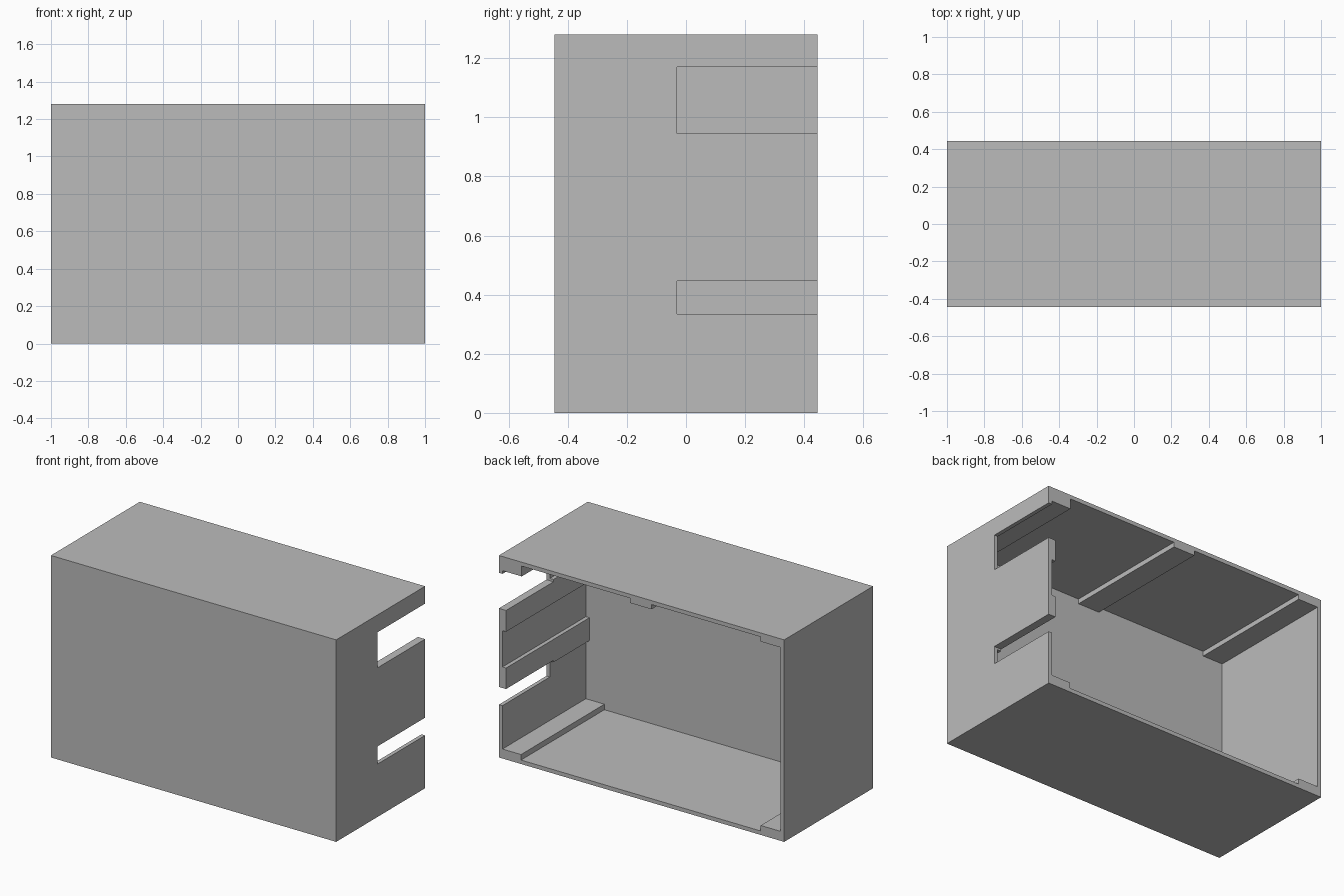
import bpy
import bmesh

cube = bpy.data.objects.get("Cube")
if cube:
    bpy.data.objects.remove(cube, do_unlink=True)

grey = bpy.data.materials.new("plain grey")
grey.use_nodes = True
colour = (0.5, 0.5, 0.5, 1)
grey.diffuse_color = colour
grey.node_tree.nodes["Principled BSDF"].inputs["Base Color"].default_value = colour

WALL, BACK, FRONT, TOP = 0.025, 0.445, -0.39, 1.28


def box(name, x, y, z):
    """Box spanning the given (low, high) range on each axis."""
    mesh = bpy.data.meshes.new(name)
    bm = bmesh.new()
    bmesh.ops.create_cube(bm, size=1)
    for v in bm.verts:
        v.co = [r[0] if c < 0 else r[1] for c, r in zip(v.co, (x, y, z))]
    bm.to_mesh(mesh)
    bm.free()
    mesh.materials.append(grey)
    obj = bpy.data.objects.new(name, mesh)
    bpy.context.collection.objects.link(obj)
    return obj


def combine(target, tool, operation):
    mod = target.modifiers.new(tool.name, "BOOLEAN")
    mod.operation = operation
    mod.solver = "EXACT"
    mod.object = tool
    bpy.context.view_layer.objects.active = target
    bpy.ops.object.modifier_apply(modifier=mod.name)
    bpy.data.objects.remove(tool, do_unlink=True)


# Hollow case, open at the back
case = box("case", (-1, 1), (-BACK, BACK), (0, TOP))
cavity = box("cavity", (WALL - 1, 1 - WALL), (FRONT, BACK + 0.1), (WALL, TOP - WALL))
combine(case, cavity, "DIFFERENCE")

# Rails running from front to back inside: x range, z range
rails = {
    "top_left_rail": ((0.84, 0.99), (1.19, 1.27)),
    "top_middle_rail": ((-0.07, 0.08), (1.225, 1.27)),
    "top_right_rail": ((-0.99, -0.835), (1.225, 1.27)),
    "bottom_left_rail": ((0.845, 0.99), (0.01, 0.06)),
    "bottom_right_rail": ((-0.99, -0.835), (0.01, 0.06)),
    "upper_side_rail": ((0.95, 0.99), (0.81, 0.96)),
    "lower_side_rail": ((0.95, 0.99), (0.435, 0.58)),
}
for name, (x, z) in rails.items():
    combine(case, box(name, x, (FRONT - 0.02, BACK), z), "UNION")

# Two slots through the left wall and its rails, open at the back
for name, z in (("upper_slot", (0.945, 1.17)), ("lower_slot", (0.335, 0.447))):
    combine(case, box(name, (0.9, 1.1), (-0.03, BACK + 0.1), z), "DIFFERENCE")
